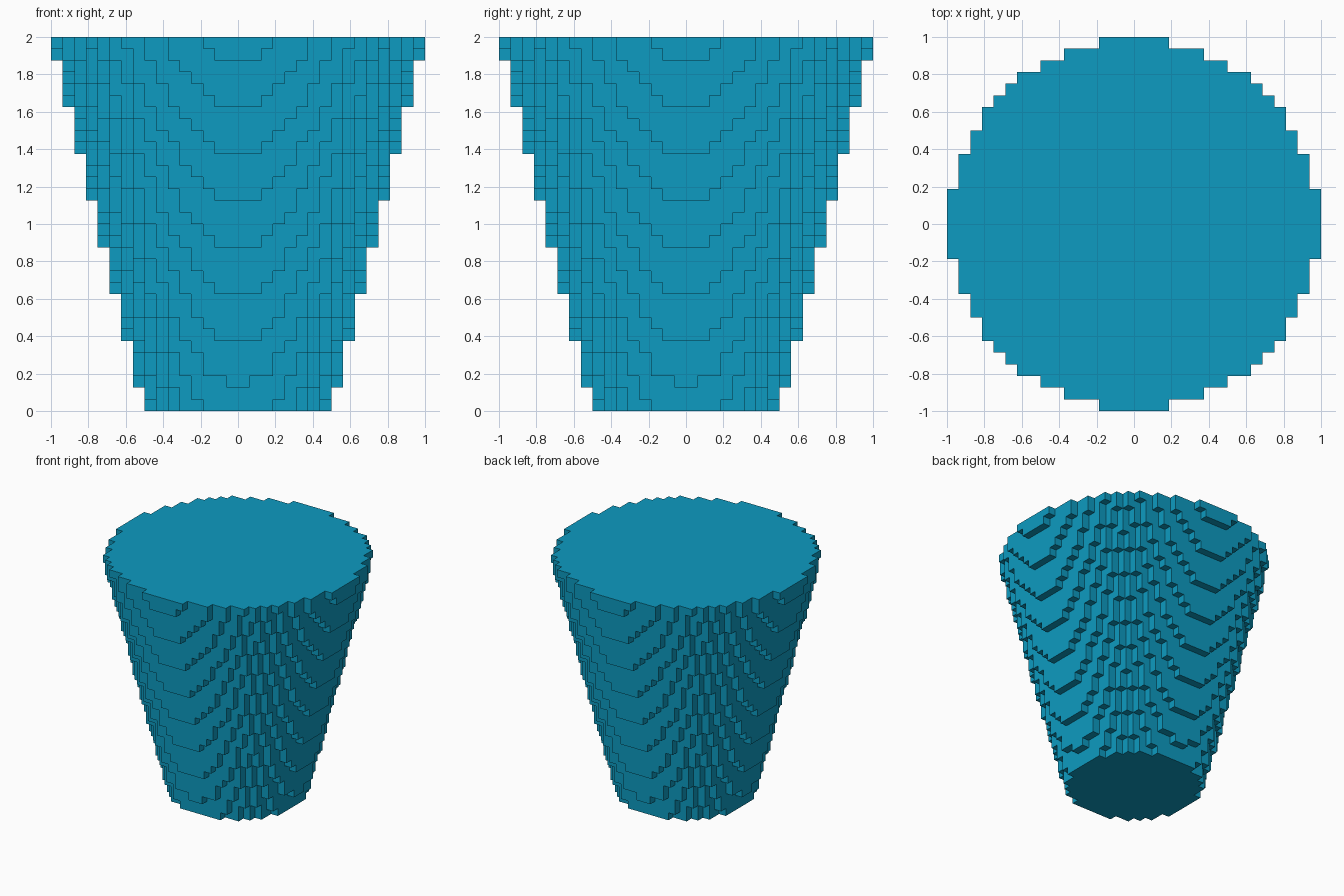
import bpy
import bmesh
from mathutils import Vector

if "Cube" in bpy.data.objects:
    bpy.data.objects.remove(bpy.data.objects["Cube"], do_unlink=True)

LAYERS = 32            # blocks in height
SIZE = 2 / LAYERS      # edge of one block
R_BOTTOM, R_TOP = 8, 16   # radii in blocks

# Single blue material
blue = bpy.data.materials.new("blue")
blue.use_nodes = True
colour = (0.004, 0.328, 0.533, 1)
blue.diffuse_color = colour
bsdf = blue.node_tree.nodes["Principled BSDF"]
bsdf.inputs["Base Color"].default_value = colour
bsdf.inputs["Roughness"].default_value = 0.8


def filled(x, y, z):
    """True when the block's centre lies inside the tapered body."""
    if not 0 <= z < LAYERS:
        return False
    r = R_BOTTOM + (R_TOP - R_BOTTOM) * (z + 0.5) / LAYERS
    return (x + 0.5) ** 2 + (y + 0.5) ** 2 <= r * r


# Outer skin of the stacked blocks: one quad for each exposed block side
bm = bmesh.new()
corners = {}


def corner(p):
    key = tuple(round(c) for c in p)
    if key not in corners:
        corners[key] = bm.verts.new(Vector(key) * SIZE)
    return corners[key]


for z in range(LAYERS):
    for x in range(-R_TOP, R_TOP):
        for y in range(-R_TOP, R_TOP):
            if not filled(x, y, z):
                continue
            centre = Vector((x + 0.5, y + 0.5, z + 0.5))
            for axis in range(3):
                for sign in (-1, 1):
                    n = Vector((0, 0, 0))
                    n[axis] = sign
                    if filled(x + int(n.x), y + int(n.y), z + int(n.z)):
                        continue
                    u = Vector((0, 0, 0))
                    u[(axis + 1) % 3] = 1
                    v = n.cross(u)
                    bm.faces.new([corner(centre + (n + a * u + b * v) / 2)
                                  for a, b in ((-1, -1), (1, -1), (1, 1), (-1, 1))])

mesh = bpy.data.meshes.new("tapered_block_body")
bm.to_mesh(mesh)
bm.free()
mesh.materials.append(blue)
body = bpy.data.objects.new("tapered_block_body", mesh)
bpy.context.collection.objects.link(body)
